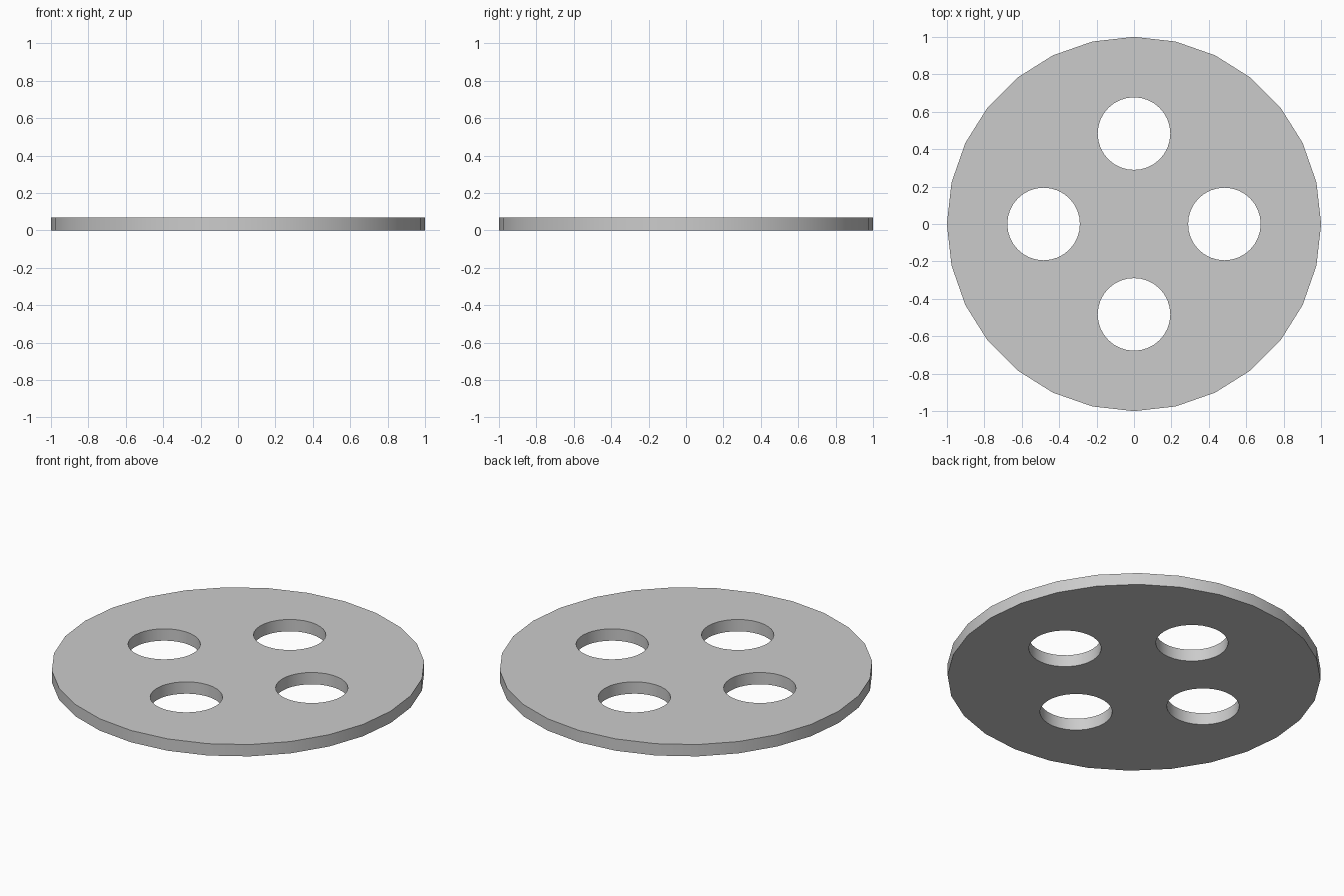
import bpy
from math import cos, sin, pi

if "Cube" in bpy.data.objects:
    bpy.data.objects.remove(bpy.data.objects["Cube"])

THICK = 0.07


def cylinder(name, radius, sides, x, y, z0, z1):
    # First vertex lies on the y axis
    bpy.ops.mesh.primitive_cylinder_add(
        vertices=sides, radius=radius, depth=z1 - z0, location=(x, y, (z0 + z1) / 2))
    obj = bpy.context.object
    obj.name = name
    return obj


# Round plate
plate = cylinder("round_plate", 1.0, 28, 0, 0, 0, THICK)

# Four round through-holes, evenly spaced around the centre
cutters = []
for i in range(4):
    a = i * pi / 2
    hole = cylinder(f"hole_cutter_{i + 1}", 0.194, 32,
                    0.483 * cos(a), 0.483 * sin(a), -0.1, THICK + 0.1)
    hole.hide_render = True
    mod = plate.modifiers.new(f"hole_{i + 1}", 'BOOLEAN')
    mod.operation = 'DIFFERENCE'
    mod.solver = 'EXACT'
    mod.object = hole
    cutters.append(hole)

# Bake the holes, remove the cutters, smooth the walls
bpy.ops.object.select_all(action='DESELECT')
plate.select_set(True)
bpy.context.view_layer.objects.active = plate
for mod in list(plate.modifiers):
    bpy.ops.object.modifier_apply(modifier=mod.name)
for hole in cutters:
    bpy.data.objects.remove(hole, do_unlink=True)
bpy.ops.object.shade_smooth_by_angle()
